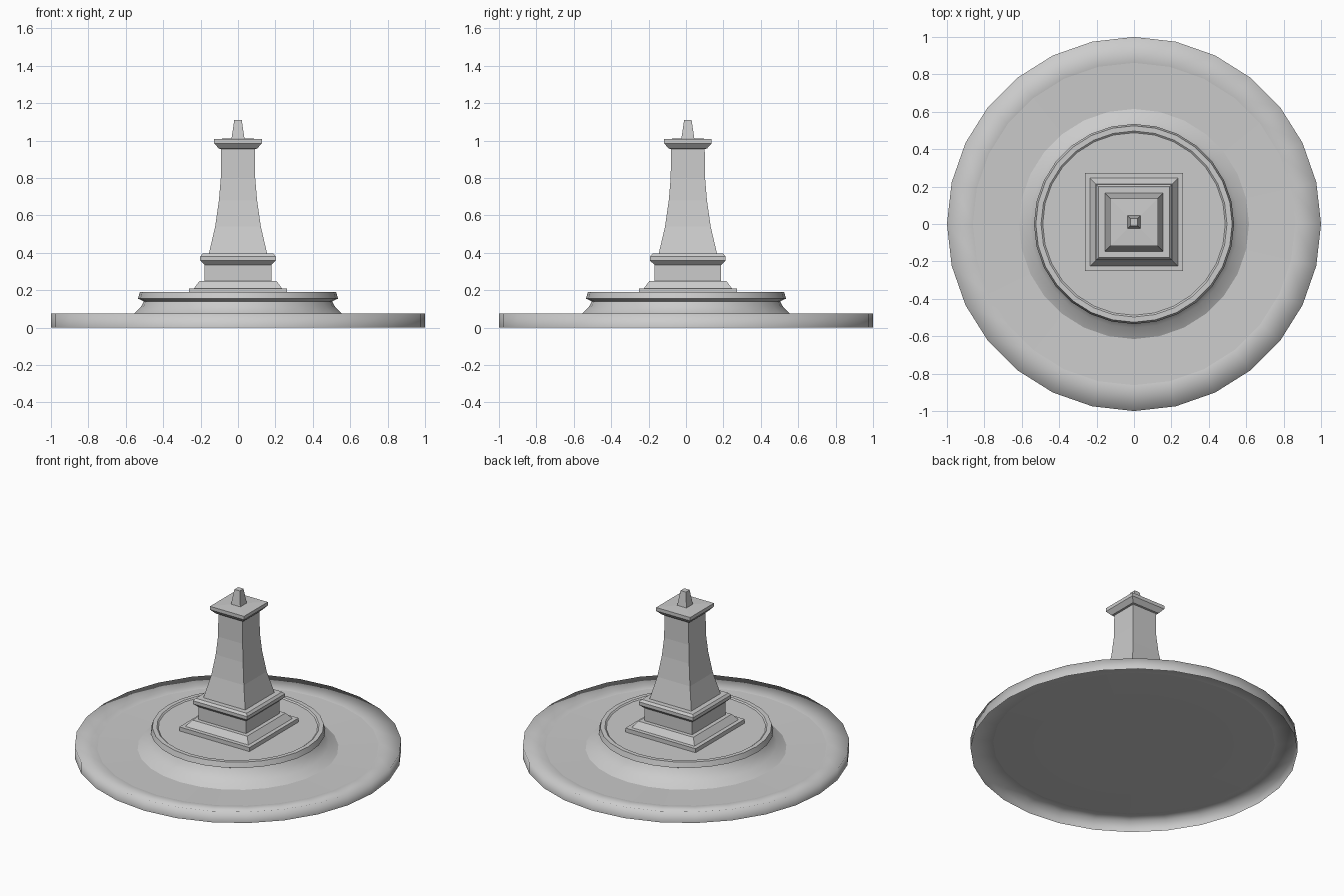
import bpy, bmesh, math

if "Cube" in bpy.data.objects:
    bpy.data.objects.remove(bpy.data.objects["Cube"])


def sweep(name, profile, sides, turn=0.0, scale=1.0, y=0.0, cap_low=False, cap_top=False):
    """Sweep a (radius, height) profile around z with the given number of sides."""
    bm = bmesh.new()
    rings = []
    for r, z in profile:
        ring = []
        for i in range(sides):
            a = turn + 2 * math.pi * i / sides
            ring.append(bm.verts.new((r * scale * math.cos(a), y + r * scale * math.sin(a), z)))
        rings.append(ring)
    for lo, hi in zip(rings, rings[1:]):
        for i in range(sides):
            j = (i + 1) % sides
            bm.faces.new((lo[i], lo[j], hi[j], hi[i]))
    if cap_low:
        bm.faces.new(rings[0][::-1])
    if cap_top:
        bm.faces.new(rings[-1])
    mesh = bpy.data.meshes.new(name)
    bm.to_mesh(mesh)
    bm.free()
    obj = bpy.data.objects.new(name, mesh)
    bpy.context.collection.objects.link(obj)
    return obj


def smooth(obj, angle=None):
    obj.data.shade_smooth()
    if angle:
        bpy.ops.object.select_all(action='DESELECT')
        bpy.context.view_layer.objects.active = obj
        obj.select_set(True)
        bpy.ops.object.shade_smooth_by_angle(angle=math.radians(angle))


def square(name, profile):
    """Square tier: profile radii are half-widths."""
    return sweep(name, profile, 4, math.pi / 4, math.sqrt(2), 0.01, True, True)


# Low round basin: softly shaded rim and flat floor
smooth(sweep("basin_rim", [(1.0, 0.0), (1.0, 0.075), (0.862, 0.052)], 28))
sweep("basin_floor", [(0.862, 0.052), (0.615, 0.045)], 28)

# Round flared pedestal with a lipped top
smooth(sweep("round_pedestal",
             [(0.615, 0.045), (0.556, 0.075), (0.52, 0.11), (0.503, 0.14),
              (0.535, 0.155), (0.525, 0.19), (0.497, 0.19), (0.488, 0.183)],
             28, cap_low=True, cap_top=True), 35)

# Square stepped base
square("plinth", [(0.262, 0.18), (0.262, 0.21)])
square("base_step", [(0.235, 0.21), (0.205, 0.25)])
square("die_block", [(0.178, 0.25), (0.178, 0.335)])
square("base_moulding", [(0.178, 0.335), (0.202, 0.358), (0.202, 0.38), (0.19, 0.395)])

# Tapering shaft, cap and finial
square("shaft", [(0.156, 0.395), (0.122, 0.54), (0.102, 0.68), (0.092, 0.80), (0.09, 0.96)])
square("cap", [(0.09, 0.955), (0.102, 0.957), (0.127, 0.985), (0.127, 1.008), (0.035, 1.012)])
square("finial", [(0.035, 1.008), (0.02, 1.11)])
